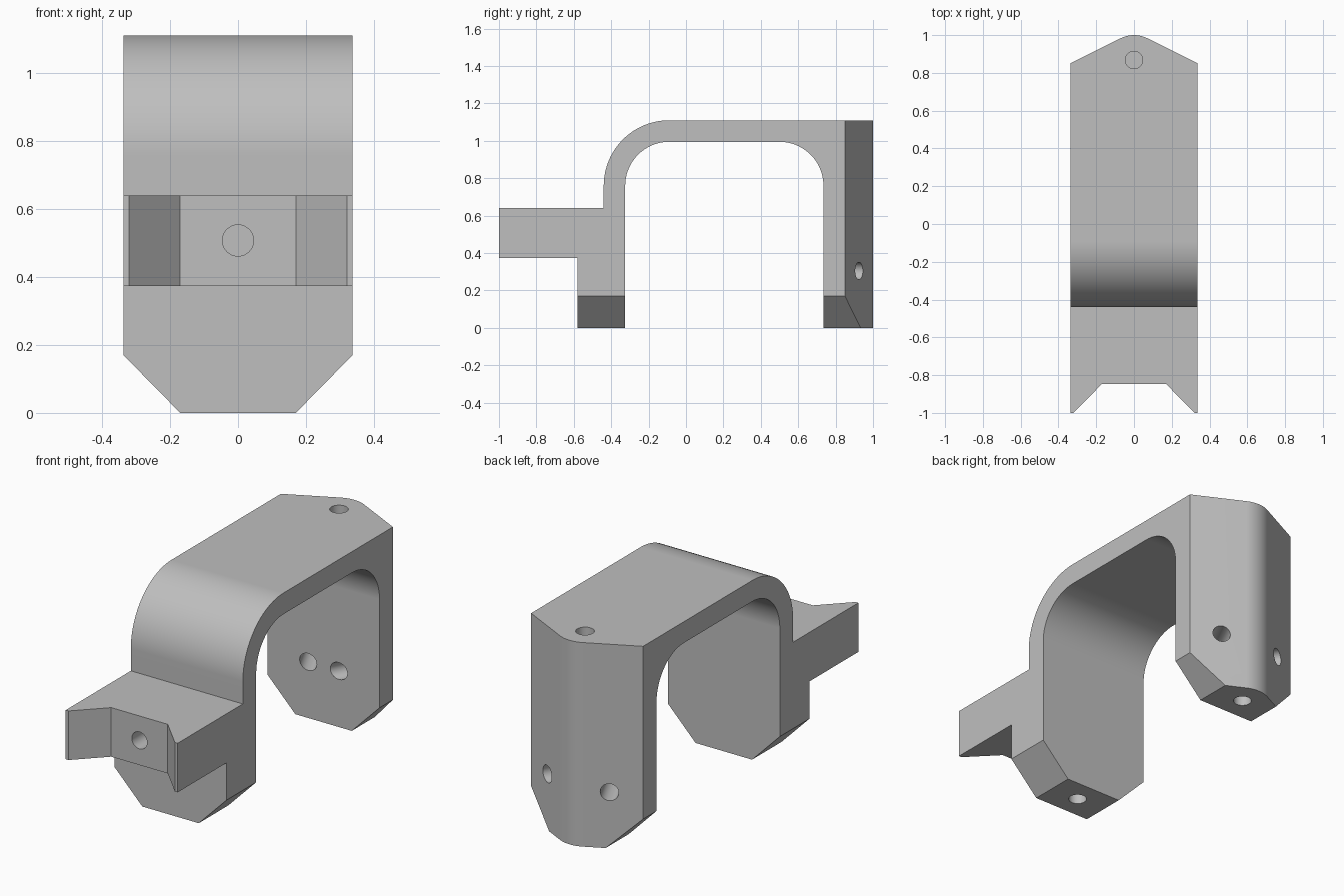
import bpy, bmesh
from math import sin, cos, pi, atan, radians
from mathutils import Vector

if "Cube" in bpy.data.objects:
    bpy.data.objects.remove(bpy.data.objects["Cube"], do_unlink=True)

HALF = 0.337          # half width of the bracket
HOLE = 0.046          # hole radius
TOP = 1.11

grey = bpy.data.materials.new("light_grey")
grey.use_nodes = True
colour = (0.52, 0.52, 0.52, 1)
grey.diffuse_color = colour
grey.node_tree.nodes["Principled BSDF"].inputs["Base Color"].default_value = colour


def add_object(name, bm):
    bmesh.ops.recalc_face_normals(bm, faces=bm.faces)
    mesh = bpy.data.meshes.new(name)
    bm.to_mesh(mesh)
    bm.free()
    mesh.materials.append(grey)
    obj = bpy.data.objects.new(name, mesh)
    bpy.context.collection.objects.link(obj)
    return obj


def prism(name, points, place, low, high):
    """Extrude a 2D outline; place(u, v, w) maps it into space."""
    bm = bmesh.new()
    face = bm.faces.new([bm.verts.new(place(u, v, low)) for u, v in points])
    new = bmesh.ops.extrude_face_region(bm, geom=[face])["geom"]
    shift = Vector(place(0, 0, high)) - Vector(place(0, 0, low))
    bmesh.ops.translate(bm, vec=shift, verts=[v for v in new if isinstance(v, bmesh.types.BMVert)])
    return add_object(name, bm)


def drill(name, start, end):
    """Cylinder cutter running between two points."""
    start, end = Vector(start), Vector(end)
    axis = end - start
    bm = bmesh.new()
    bmesh.ops.create_cone(bm, cap_ends=True, segments=40, radius1=HOLE, radius2=HOLE, depth=axis.length)
    bm.transform(axis.to_track_quat('Z', 'Y').to_matrix().to_4x4())
    bmesh.ops.translate(bm, vec=(start + end) / 2, verts=bm.verts)
    return add_object(name, bm)


def combine(body, tool, operation):
    tool.hide_render = True
    mod = body.modifiers.new(tool.name, 'BOOLEAN')
    mod.object, mod.operation, mod.solver = tool, operation, 'EXACT'
    bpy.ops.object.modifier_apply(modifier=mod.name)
    bpy.data.objects.remove(tool, do_unlink=True)


def arc(cu, cv, r, a0, a1, n=24):
    return [(cu + r * cos(a0 + (a1 - a0) * i / n), cv + r * sin(a0 + (a1 - a0) * i / n)) for i in range(n + 1)]


# Side outline: arch with front shelf, running past the trimmed ends
side = [(1.1, -0.1), (1.1, TOP)]
side += arc(-0.09, 0.76, 0.35, pi / 2, pi)
side += [(-0.44, 0.64), (-1.1, 0.64), (-1.1, 0.373), (-0.58, 0.373), (-0.58, -0.1), (-0.325, -0.1)]
side += arc(-0.09, 0.76, 0.235, pi, pi / 2)
side += arc(0.5, 0.76, 0.235, pi / 2, 0)
side += [(0.735, -0.1)]
body = prism("clamp_bracket", side, lambda u, v, w: (w, u, v), -0.5, 0.5)
bpy.context.view_layer.objects.active = body
body.select_set(True)

# Plan outline: rounded wedge at the back, notch at the front
slope = atan(0.5)
radius = 0.157
plan = [(HALF, 0.85)]
plan += arc(0, 1 - radius, radius, pi / 2 - slope, pi / 2 + slope, 16)
plan += [(-HALF, 0.85), (-HALF, -1), (-0.32, -1), (-0.17, -0.847),
         (0.17, -0.847), (0.32, -1), (HALF, -1)]
combine(body, prism("plan_trim", plan, lambda u, v, w: (u, v, w), -0.3, 1.4), 'INTERSECT')

# Front outline: chamfered feet
front = [(0.17, 0), (0.5, 0.336), (0.5, 1.3), (-0.5, 1.3), (-0.5, 0.336), (-0.17, 0)]
combine(body, prism("foot_trim", front, lambda u, v, w: (u, w, v), -1.3, 1.3), 'INTERSECT')

# Blind holes in the top, both feet and the shelf
combine(body, drill("top_hole", (0, 0.868, TOP + 0.1), (0, 0.868, TOP - 0.25)), 'DIFFERENCE')
combine(body, drill("back_foot_hole", (0, 0.868, -0.1), (0, 0.868, 0.2)), 'DIFFERENCE')
combine(body, drill("front_foot_hole", (0, -0.452, -0.1), (0, -0.452, 0.2)), 'DIFFERENCE')
combine(body, drill("shelf_hole", (0, -0.95, 0.507), (0, -0.55, 0.507)), 'DIFFERENCE')

# Angled holes through the back leg, square to the wedge faces
for s, label in ((1, "left"), (-1, "right")):
    along = Vector((s * sin(slope), cos(slope), 0))
    entry = Vector((s * 0.187, 0.925, 0.305))
    combine(body, drill(label + "_angled_hole", entry + along * 0.1, entry - along * 0.35), 'DIFFERENCE')

# Smooth curves, crisp edges, flat planes
bpy.ops.object.shade_smooth_by_angle(angle=radians(25))
weighted = body.modifiers.new("flat_planes", 'WEIGHTED_NORMAL')
weighted.keep_sharp = True
